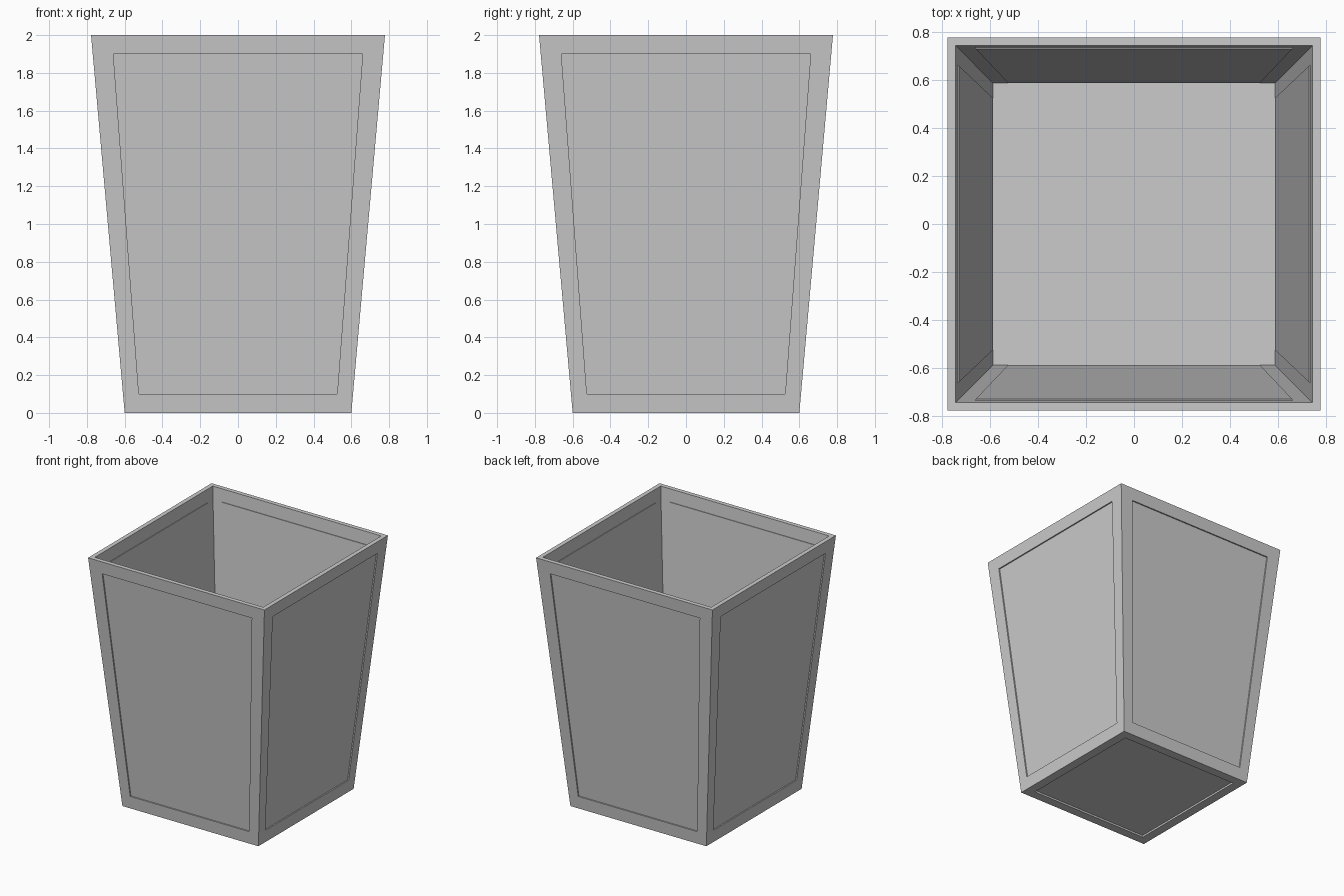
import bpy, bmesh, math
from mathutils import Matrix, Vector

if "Cube" in bpy.data.objects:
    bpy.data.objects.remove(bpy.data.objects["Cube"])

BOTTOM, TOP, HEIGHT = 0.60, 0.778, 2.0       # outer half widths
IN_BOTTOM, IN_TOP, FLOOR = 0.5875, 0.743, 0.03
PANEL = [(0.525, 0.10), (0.66, 1.90)]        # wall panel half width, z
FLOOR_PANEL = 0.527

bm = bmesh.new()


def stepped_face(outer, inner, step):
    """A frame between two quads, a short step, and the offset panel."""
    loops = [outer, inner, [p + step for p in inner]]
    rings = [[bm.verts.new(p) for p in loop] for loop in loops]
    for a, b in zip(rings, rings[1:]):
        for i in range(4):
            j = (i + 1) % 4
            bm.faces.new((a[i], a[j], b[j], b[i]))
    bm.faces.new(rings[-1])


def wall(angle, low, high, z0, depth):
    """One sloping wall with its framed panel, turned to the given side."""
    slope = (high - low) / (HEIGHT - z0)
    rot = Matrix.Rotation(angle, 3, 'Z')

    def point(x, z):
        return rot @ Vector((x, -(low + slope * (z - z0)), z))

    def quad(lower, upper):
        return [point(-lower[0], lower[1]), point(lower[0], lower[1]),
                point(upper[0], upper[1]), point(-upper[0], upper[1])]

    stepped_face(quad((low, z0), (high, HEIGHT)), quad(*PANEL),
                 rot @ Vector((0, depth, 0)))


def square(h, z):
    return [Vector((x * h, y * h, z)) for x, y in ((-1, -1), (1, -1), (1, 1), (-1, 1))]


# Outer walls are recessed, inner walls carry the matching raised panel
for k in range(4):
    wall(k * math.pi / 2, BOTTOM, TOP, 0.0, 0.01)
    wall(k * math.pi / 2, IN_BOTTOM, IN_TOP, FLOOR, 0.005)

# Underside and inner floor
stepped_face(square(BOTTOM, 0), square(FLOOR_PANEL, 0), Vector((0, 0, 0.015)))
stepped_face(square(IN_BOTTOM, FLOOR), square(FLOOR_PANEL, FLOOR), Vector((0, 0, 0.005)))

# Flat rim
a = [bm.verts.new(p) for p in square(TOP, HEIGHT)]
b = [bm.verts.new(p) for p in square(IN_TOP, HEIGHT)]
for i in range(4):
    j = (i + 1) % 4
    bm.faces.new((a[i], a[j], b[j], b[i]))

bmesh.ops.remove_doubles(bm, verts=bm.verts, dist=0.0005)
bmesh.ops.recalc_face_normals(bm, faces=bm.faces)
mesh = bpy.data.meshes.new("planter")
bm.to_mesh(mesh)
bm.free()
bpy.context.collection.objects.link(bpy.data.objects.new("planter", mesh))
